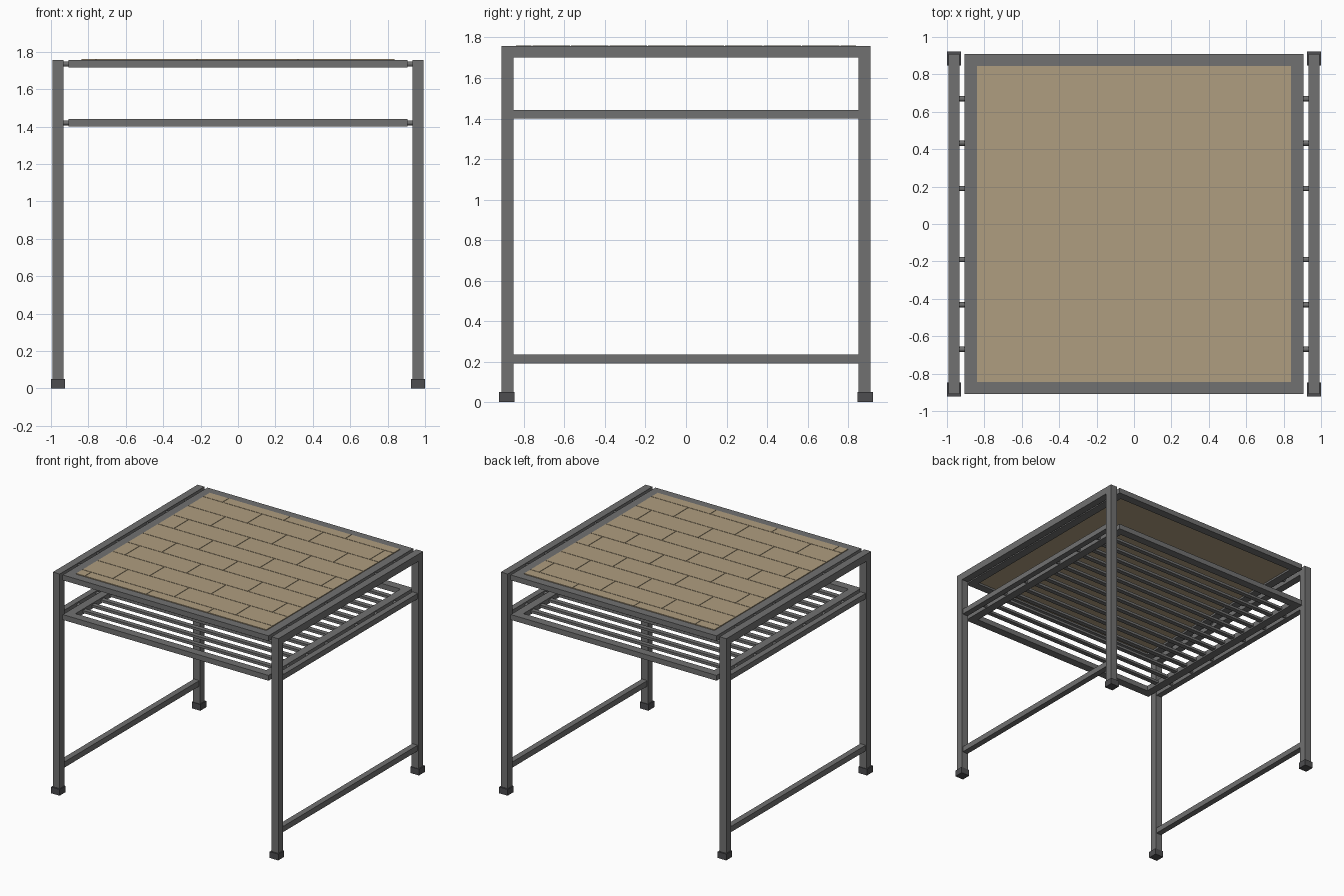
import bpy, bmesh, math

if "Cube" in bpy.data.objects:
    bpy.data.objects.remove(bpy.data.objects["Cube"])


def material(name, rgb):
    m = bpy.data.materials.new(name)
    m.diffuse_color = (*rgb, 1)
    m.use_nodes = True
    m.node_tree.nodes["Principled BSDF"].inputs["Base Color"].default_value = m.diffuse_color
    return m


STEEL = material("grey steel", (0.165, 0.165, 0.165))
FOOT = material("dark rubber", (0.075, 0.075, 0.08))
WOOD = material("tan wood", (0.43, 0.34, 0.215))


def finish(name, bm, mat):
    bmesh.ops.recalc_face_normals(bm, faces=bm.faces[:])
    mesh = bpy.data.meshes.new(name)
    bm.to_mesh(mesh)
    bm.free()
    mesh.materials.append(mat)
    ob = bpy.data.objects.new(name, mesh)
    bpy.context.collection.objects.link(ob)
    return ob


def add_box(bm, x0, x1, y0, y1, z0, z1):
    vs = bmesh.ops.create_cube(bm, size=1)["verts"]
    for v in vs:
        v.co = (x1 if v.co.x > 0 else x0, y1 if v.co.y > 0 else y0,
                z1 if v.co.z > 0 else z0)


def box(name, mat, *dims):
    bm = bmesh.new()
    add_box(bm, *dims)
    return finish(name, bm, mat)


def ring_frame(name, hx, hy, width, z0, z1):
    """Flat rectangular frame with mitred corners."""
    bm = bmesh.new()
    rings = []
    for inset, z in ((0, z0), (0, z1), (width, z1), (width, z0)):
        rings.append([bm.verts.new((sx * (hx - inset), sy * (hy - inset), z))
                      for sx, sy in ((-1, -1), (1, -1), (1, 1), (-1, 1))])
    for i in range(4):
        a, b = rings[i], rings[(i + 1) % 4]
        for j in range(4):
            k = (j + 1) % 4
            bm.faces.new((a[j], a[k], b[k], b[j]))
    return finish(name, bm, STEEL)


def leg_arch(name, x0, x1):
    """Two legs joined by a top rail, as one extruded outline."""
    o, i, b, r, t = 0.91, 0.852, 0.03, 1.70, 1.757
    outline = [(-o, b), (-o, t), (o, t), (o, b), (i, b), (i, r), (-i, r), (-i, b)]
    bm = bmesh.new()
    face = bm.faces.new([bm.verts.new((x0, y, z)) for y, z in outline])
    ext = bmesh.ops.extrude_face_region(bm, geom=[face])["geom"]
    for v in ext:
        if isinstance(v, bmesh.types.BMVert):
            v.co.x = x1
    return finish(name, bm, STEEL)


# Side frames: legs, rails, feet and the pins that carry the top and shelf
for side, s in (("left", -1), ("right", 1)):
    x0, x1 = sorted((s * 0.932, s * 0.992))
    leg_arch(side + "_leg_frame", x0, x1)
    rx0, rx1 = sorted((s * 0.938, s * 0.985))
    box(side + "_shelf_rail", STEEL, rx0, rx1, -0.852, 0.852, 1.40, 1.443)
    box(side + "_lower_rail", STEEL, rx0, rx1, -0.852, 0.852, 0.19, 0.235)
    fx0, fx1 = sorted((s * 0.925, s))
    for end, e in (("front", -1), ("back", 1)):
        fy0, fy1 = sorted((e * 0.847, e * 0.922))
        box(f"{side}_{end}_foot", FOOT, fx0, fx1, fy0, fy1, 0, 0.05)
    bm = bmesh.new()
    for z in (1.42, 1.735):
        for y in (-0.67, -0.432, -0.19, 0.19, 0.432, 0.67):
            vs = bmesh.ops.create_cone(bm, cap_ends=True, segments=12, radius1=0.014,
                                       radius2=0.014, depth=0.05)["verts"]
            for v in vs:
                v.co = (s * 0.92 + v.co.z, y + v.co.x, z + v.co.y)
    finish(side + "_pins", bm, STEEL)

# Table top and shelf frames
ring_frame("top_frame", 0.906, 0.91, 0.066, 1.715, 1.757)
ring_frame("shelf_frame", 0.906, 0.91, 0.066, 1.40, 1.442)

# Shelf slats
bm = bmesh.new()
count = 14
for i in range(count):
    y = -0.844 + 1.688 * (i + 1) / (count + 1)
    add_box(bm, -0.845, 0.845, y - 0.018, y + 0.018, 1.411, 1.431)
finish("shelf_slats", bm, STEEL)

# Wood backing panel and staggered planks
box("wood_panel", WOOD, -0.841, 0.841, -0.845, 0.845, 1.73, 1.753)
bm = bmesh.new()
gap, length, hx, hy = 0.002, 0.54, 0.839, 0.842
rows = [-hy] + [0.19 * k for k in range(-4, 5)] + [hy]
for r in range(len(rows) - 1):
    start = -hx - length + (0.08 + 0.19 * r) % length
    cuts = [-hx] + [c for c in (start + length * k for k in range(6))
                    if -hx + 0.03 < c < hx - 0.03] + [hx]
    for a, b in zip(cuts, cuts[1:]):
        add_box(bm, a + gap, b - gap, rows[r] + gap, rows[r + 1] - gap, 1.745, 1.761)
finish("wood_planks", bm, WOOD)
